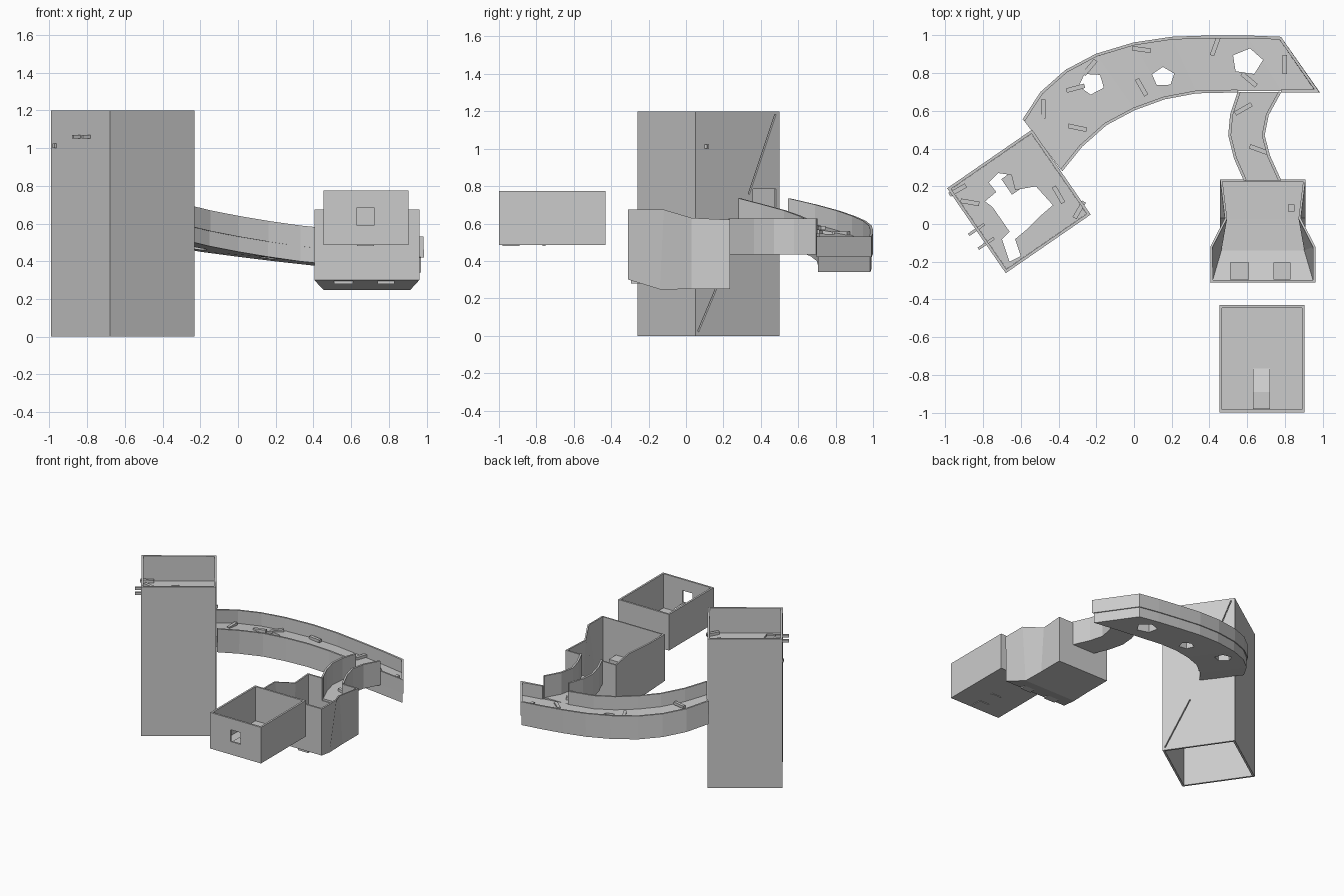
import bpy, bmesh
from math import radians, cos, sin, pi
from mathutils import Matrix, Vector

if "Cube" in bpy.data.objects:
    bpy.data.objects.remove(bpy.data.objects["Cube"])


def mesh(name, verts, faces, thick=0):
    me = bpy.data.meshes.new(name)
    me.from_pydata([tuple(v) for v in verts], [], faces)
    bm = bmesh.new()
    bm.from_mesh(me)
    bmesh.ops.recalc_face_normals(bm, faces=bm.faces)
    bm.to_mesh(me)
    bm.free()
    ob = bpy.data.objects.new(name, me)
    bpy.context.collection.objects.link(ob)
    if thick:
        m = ob.modifiers.new("thickness", 'SOLIDIFY')
        m.thickness, m.offset, m.use_even_offset = thick, 0, True
        apply(ob, m)
    return ob


def apply(ob, mod):
    bpy.context.view_layer.objects.active = ob
    bpy.ops.object.modifier_apply(modifier=mod.name)


def cut(ob, cutter):
    m = ob.modifiers.new("cut", 'BOOLEAN')
    m.operation, m.solver, m.object = 'DIFFERENCE', 'EXACT', cutter
    apply(ob, m)
    bpy.data.objects.remove(cutter)


def prism(name, outline, z0, z1):
    n = len(outline)
    v = [(x, y, z0) for x, y in outline] + [(x, y, z1) for x, y in outline]
    f = [tuple(range(n)), tuple(range(n, 2 * n))]
    f += [(i, (i + 1) % n, n + (i + 1) % n, n + i) for i in range(n)]
    return mesh(name, v, f)


def box(name, c, size, mat=None):
    sx, sy, sz = (s / 2 for s in size)
    ob = prism(name, [(-sx, -sy), (sx, -sy), (sx, sy), (-sx, sy)], -sz, sz)
    ob.data.transform(Matrix.Translation(c) @ (mat or Matrix()))
    return ob


def wall(name, pts, thick=0.015, closed=False):
    # pts are (x, y, bottom, top)
    n = len(pts)
    v = [(x, y, b) for x, y, b, t in pts] + [(x, y, t) for x, y, b, t in pts]
    f = [(i, (i + 1) % n, n + (i + 1) % n, n + i) for i in range(n if closed else n - 1)]
    return mesh(name, v, f, thick)


def slab(name, left, right, tops, depth):
    # bent plate between two edge lines
    n = len(left)
    v = []
    for (a, b), (c, d), z in zip(left, right, tops):
        v += [(a, b, z), (c, d, z), (c, d, z - depth), (a, b, z - depth)]
    f = [(0, 1, 2, 3), tuple(4 * n - 4 + k for k in range(4))]
    for i in range(n - 1):
        f += [(4*i + k, 4*i + (k+1) % 4, 4*i + 4 + (k+1) % 4, 4*i + 4 + k) for k in range(4)]
    return mesh(name, v, f)


# tower shell, square and turned
ROT = Matrix.Rotation(radians(34.6), 4, 'Z')
TC = Vector((-0.61, 0.12, 0))


def tower_xy(u, v):
    p = TC + ROT @ Vector((u, v, 0))
    return p.x, p.y


h = 0.266
tower = wall("tower_walls", [tower_xy(*p) + (0, 1.2) for p in ((-h, -h), (h, -h), (h, h), (-h, h))], 0.015, True)
cut(tower, box("door_cutter", Vector((*tower_xy(h, 0.175), 0.71)), (0.1, 0.15, 0.15), ROT))
for v, z, length, tilt in ((0.16, 0.97, 0.46, 22), (-0.16, 0.21, 0.42, 27)):
    cut(tower, box("crack_cutter", Vector((*tower_xy(h, v), z)), (0.08, 0.008, length),
                   ROT @ Matrix.Rotation(radians(-tilt), 4, 'X')))

# broken upper floor of the tower
fl = 0.258
floor = prism("tower_upper_floor", [tower_xy(*p) for p in ((-fl, -fl), (fl, -fl), (fl, fl), (-fl, fl))], 0.985, 1.0)
cut(floor, prism("hole_cutter", [(-.77, .22), (-.72, .27), (-.65, .26), (-.63, .18), (-.52, .2), (-.43, .1),
                                 (-.5, .04), (-.57, -.03), (-.63, -.08), (-.6, -.17), (-.66, -.2), (-.7, -.08),
                                 (-.66, -.04), (-.75, .09), (-.79, .12), (-.73, .17)], 0.9, 1.1))
box("tower_landing", Vector((*tower_xy(0.12, 0.1), 0.62)), (0.26, 0.1, 0.03), ROT)
for v in (0.015, -0.075):
    box("tower_pole", Vector((*tower_xy(-0.27, v - 0.01), 1.06)), (0.1, 0.015, 0.02), ROT)

# long curved ramp
outer = [(-.585, .55), (-.49, .695), (-.36, .81), (-.2, .895), (0, .955), (.2, .985), (.4, .992), (.6, .992), (.775, .985)]
inner = [(-.385, .285), (-.28, .415), (-.15, .53), (0, .61), (.16, .668), (.33, .7), (.55, .705), (.78, .705), (.97, .705)]
top = [0.735 - 0.28 * t + 0.075 * t * t for t in (i / 8 for i in range(9))]
deck = [z - 0.105 for z in top]
ramp = slab("ramp_floor", outer, inner, deck, 0.085)
for x, y, r, a in ((-.225, .745, .07, 50), (.155, .78, .062, 20), (.6, .86, .085, 80)):
    cut(ramp, prism("pit_cutter", [(x + r * cos(radians(a) + k * 2 * pi / 5), y + r * .85 * sin(radians(a) + k * 2 * pi / 5))
                                   for k in range(5)], 0.2, 0.9))
rim = [(x, y, z - 0.11, z) for (x, y), z in zip(outer, top)]
rim_in = [(x, y, z - 0.11, z) for (x, y), z in zip(inner, top)]
wall("ramp_outer_wall", rim + rim_in[:6:-1])
wall("ramp_inner_wall", rim_in[:7])

# side bridge to the room
left = [(.557, .7), (.517, .58), (.507, .47), (.537, .35), (.59, .23)]
right = [(.773, .7), (.707, .58), (.685, .47), (.714, .36), (.773, .23)]
slab("bridge_floor", left, right, [0.455] * 5, 0.02)
for side, pts in (("left", left), ("right", right)):
    wall("bridge_" + side + "_wall", [(x, y, 0.435, 0.628) for x, y in pts])

# bent room: mirrored side walls, sloping floor
CX = 0.683
prof = [(.093, .23, .62, .093, .23, .255), (.22, .23, .62, .22, .23, .255), (.195, .03, .63, .22, .03, .255),
        (.272, -.12, .675, .225, -.14, .255), (.272, -.303, .675, .272, -.303, .305)]
verts, faces = [], []
for s in (1, -1):
    for a, b, c, d, e, f in prof:
        verts += [(CX + s * a, b, c), (CX + s * d, e, f)]
for o in (0, 10):
    faces += [(o + 2*i, o + 2*i + 1, o + 2*i + 3, o + 2*i + 2) for i in range(4)]
faces += [(8, 9, 19, 18), (1, 3, 5, 15, 13, 11)]
faces += [(2*i + 1, 2*i + 3, 2*i + 13, 2*i + 11) for i in (2, 3)]
verts += [(CX + .093, .23, .44), (CX - .093, .23, .44)]
faces += [(1, 11, 21, 20)]
mesh("bent_room", verts, faces, 0.012)
for x, w in ((.56, .1), (.785, .09)):
    box("room_crate", Vector((x, -.25, .34)), (w, .09, .12))
box("room_small_block", Vector((.833, .085, .28)), (.035, .035, .04))

# square front room with window
wl = wall("front_room_walls", [(x, y, .485, .775) for x, y in ((.46, -.992), (.897, -.992), (.897, -.437), (.46, -.437))], 0.015, True)
cut(wl, box("window_cutter", Vector((.677, -.99, .637)), (.09, .08, .095)))
box("front_room_floor", Vector((.6785, -.7145, .4925)), (.44, .56, .015))
box("window_step", Vector((.677, -.935, .53)), (.09, .09, .1))
slab("window_ramp", [(.632, -.89), (.632, -.765)], [(.722, -.89), (.722, -.765)], [0.58, 0.505], 0.02)
box("under_block", Vector((.677, -.76, .49)), (.085, .015, .02))


# loose planks
def plank(x, y, z, angle):
    box("plank", Vector((x, y, z)), (.1, .024, .022), Matrix.Rotation(radians(angle), 4, 'Z'))


def deck_z(x, y):
    best = min(range(9), key=lambda i: (Vector(outer[i]) + Vector(inner[i]) - 2 * Vector((x, y))).length)
    return deck[best] + 0.012


for x, y, a in ((-.48, .61, 90), (-.31, .72, 15), (-.235, .83, 50), (-.3, .51, -12), (.04, .925, -8),
                (.04, .725, -60), (.43, .94, 70), (.8, .845, 90), (.61, .765, -40)):
    plank(x, y, deck_z(x, y), a)
for x, y, a in ((.58, .61, 30), (.66, .395, -20)):
    plank(x, y, .466, a)
for x, y, a in ((-.4, .155, -60), (-.29, .075, 60), (-.935, .18, 30), (-.87, .115, -10)):
    plank(x, y, 1.012, a)
